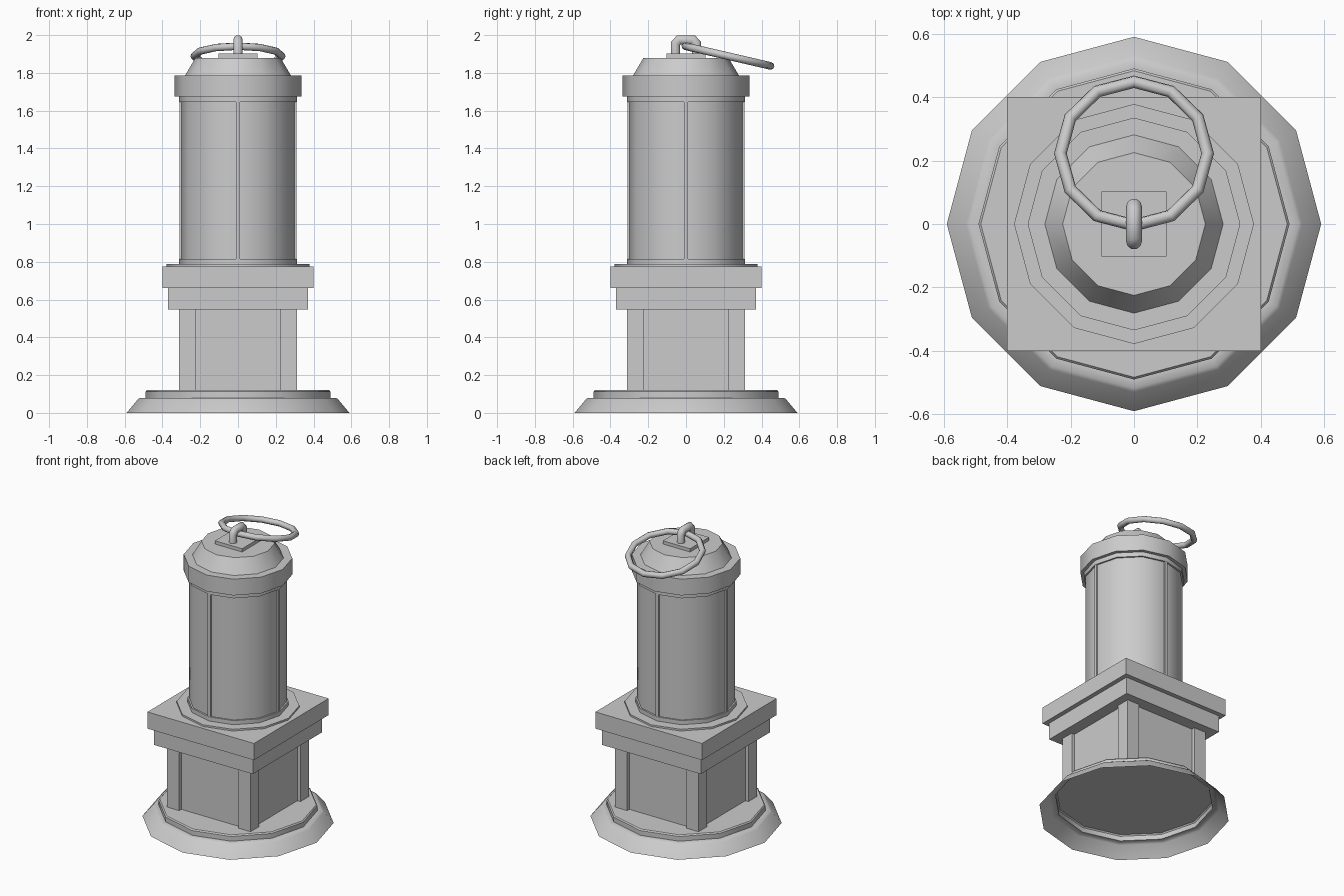
import bpy, bmesh, math
from mathutils import Vector, Matrix

if "Cube" in bpy.data.objects:
    bpy.data.objects.remove(bpy.data.objects["Cube"])

def finish(name, bm, angle=40):
    bmesh.ops.recalc_face_normals(bm, faces=bm.faces)
    me = bpy.data.meshes.new(name)
    bm.to_mesh(me)
    bm.free()
    ob = bpy.data.objects.new(name, me)
    bpy.context.collection.objects.link(ob)
    bpy.ops.object.select_all(action='DESELECT')
    bpy.context.view_layer.objects.active = ob
    ob.select_set(True)
    bpy.ops.object.shade_smooth_by_angle(angle=math.radians(angle))
    return ob

def lathe(name, profile, sides=12, closed_bottom=True):
    """Turn an (r, z) profile, listed bottom to top, around z."""
    bm = bmesh.new()
    rings = []
    for r, z in profile:
        rings.append([bm.verts.new((r * math.cos(i * math.tau / sides),
                                    r * math.sin(i * math.tau / sides), z))
                      for i in range(sides)])
    for a, b in zip(rings, rings[1:]):
        for i in range(sides):
            j = (i + 1) % sides
            bm.faces.new((a[i], a[j], b[j], b[i]))
    bm.faces.new(rings[-1])
    if closed_bottom:
        bm.faces.new(rings[0][::-1])
    return finish(name, bm)

def box(name, x0, x1, y0, y1, z0, z1, turn=0):
    bm = bmesh.new()
    bmesh.ops.create_cube(bm, size=1)
    bm.transform(Matrix.Rotation(turn, 4, 'Z')
                 @ Matrix.Translation(((x0 + x1) / 2, (y0 + y1) / 2, (z0 + z1) / 2))
                 @ Matrix.Diagonal((x1 - x0, y1 - y0, z1 - z0, 1)))
    return finish(name, bm)

def tube(name, path, radius, sides=10, closed=False):
    """Sweep a circle along a flat path in the yz plane, mitred at the bends."""
    bm = bmesh.new()
    pts = [Vector((0, y, z)) for y, z in path]
    side = Vector((1, 0, 0))
    rings = []
    for k, p in enumerate(pts):
        d_in = (p - pts[max(k - 1, 0)]).normalized()
        d_out = (pts[min(k + 1, len(pts) - 1)] - p).normalized()
        t = (d_in + d_out).normalized()
        n = t.cross(side)
        stretch = 1 / max(t.dot(d_in), t.dot(d_out))
        rings.append([bm.verts.new(p + radius * (side * math.cos(a) + n * stretch * math.sin(a)))
                      for a in (i * math.tau / sides for i in range(sides))])
    for a, b in zip(rings, rings[1:]):
        for i in range(sides):
            j = (i + 1) % sides
            bm.faces.new((a[i], a[j], b[j], b[i]))
    bm.faces.new(rings[0])
    bm.faces.new(rings[-1])
    return finish(name, bm, 50)

# Flared foot, hollow underneath
lathe("foot", [(0.59, 0), (0.53, 0.072), (0.518, 0.08), (0.49, 0.08),
               (0.49, 0.112), (0.483, 0.12)], closed_bottom=False)

# Square pedestal with recessed panels between corner posts
box("pedestal_core", -0.29, 0.29, -0.29, 0.29, 0.12, 0.55)
for k in range(4):
    box(f"corner_post_{k}", 0.222, 0.313, 0.222, 0.313, 0.12, 0.55, k * math.pi / 2)
box("pedestal_lower_slab", -0.37, 0.37, -0.37, 0.37, 0.548, 0.662)
box("pedestal_upper_slab", -0.40, 0.40, -0.40, 0.40, 0.662, 0.775)

# Round column: flange, collars, shaft, overhanging cap and dome
lathe("column", [(0.378, 0.775), (0.378, 0.787), (0.312, 0.787), (0.312, 0.815),
                 (0.302, 0.815), (0.302, 1.645), (0.313, 1.645), (0.313, 1.675),
                 (0.335, 1.675), (0.335, 1.785), (0.281, 1.785), (0.225, 1.88)])

# Raised seams on the four sides of the shaft
for k in range(4):
    box(f"seam_{k}", 0.28, 0.31, -0.01, 0.01, 0.81, 1.65, k * math.pi / 2)

# Handle plate and staple
box("handle_plate", -0.102, 0.102, -0.102, 0.102, 1.875, 1.902)
tube("staple", [(-0.055, 1.89), (-0.055, 1.955), (-0.037, 1.975),
                (0.037, 1.975), (0.055, 1.955), (0.055, 1.89)], 0.025)

# Tilted ring hanging through the staple
bpy.ops.mesh.primitive_torus_add(major_segments=12, minor_segments=8,
                                 major_radius=0.232, minor_radius=0.02,
                                 location=(0, 0.222, 1.889),
                                 rotation=(math.radians(-13), 0, 0))
ring = bpy.context.object
ring.name = "pull_ring"
bpy.ops.object.shade_smooth_by_angle(angle=math.radians(50))
